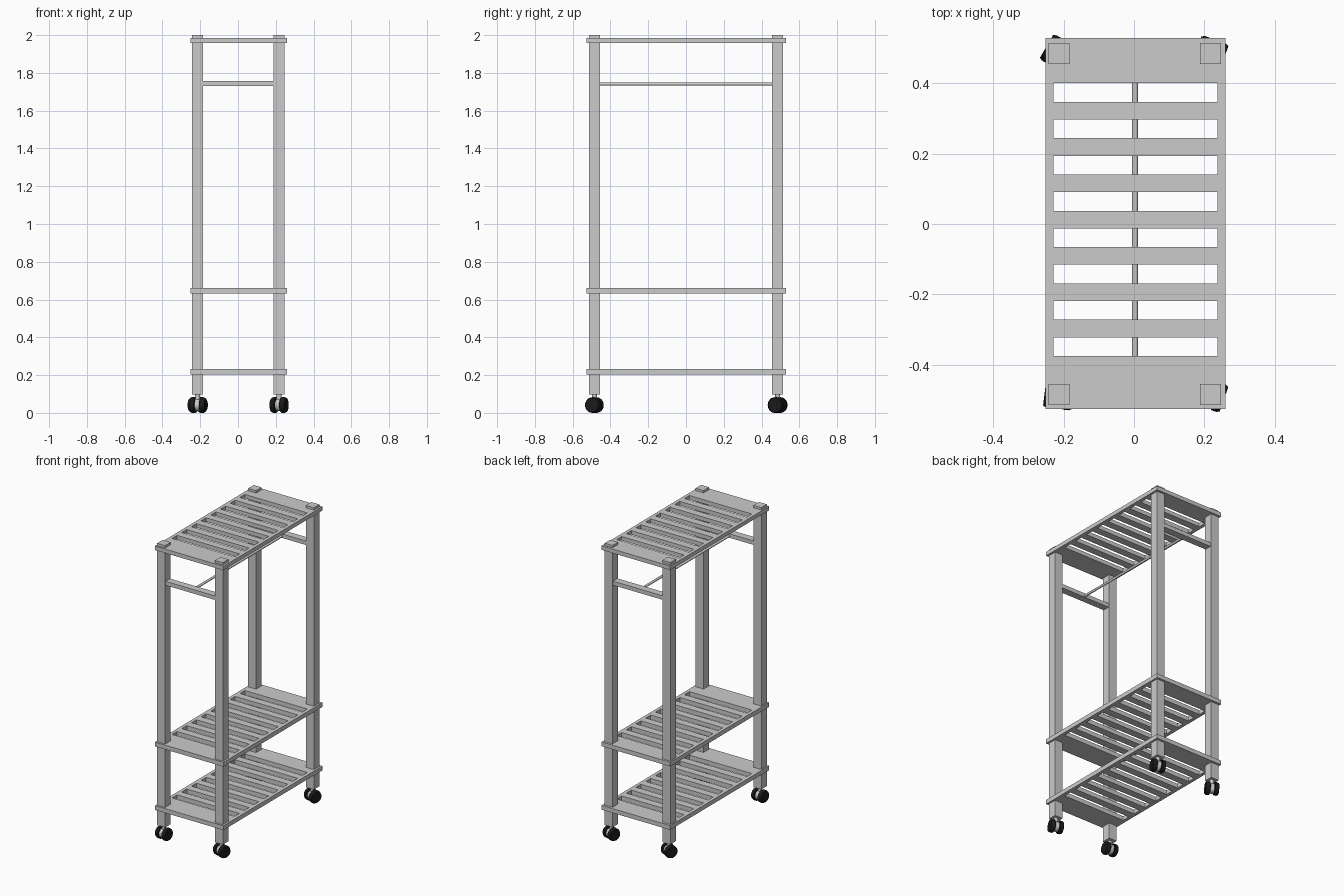
import bpy, bmesh, math
from mathutils import Matrix, Vector

if "Cube" in bpy.data.objects:
    bpy.data.objects.remove(bpy.data.objects["Cube"])

black = bpy.data.materials.new("black_rubber")
black.diffuse_color = (0.01, 0.01, 0.01, 1)
black.use_nodes = True
black.node_tree.nodes["Principled BSDF"].inputs["Base Color"].default_value = black.diffuse_color


def finish(name, bm, mat=None):
    bmesh.ops.recalc_face_normals(bm, faces=bm.faces)
    me = bpy.data.meshes.new(name)
    bm.to_mesh(me)
    bm.free()
    ob = bpy.data.objects.new(name, me)
    bpy.context.collection.objects.link(ob)
    if mat:
        me.materials.append(mat)
    return ob


def box(name, lo, hi):
    lo, hi = Vector(lo), Vector(hi)
    bm = bmesh.new()
    bmesh.ops.create_cube(bm, size=1, matrix=Matrix.Translation((lo + hi) / 2) @ Matrix.Diagonal((*(hi - lo), 1)))
    return finish(name, bm)


def turned(name, profile, matrix, sides=24, mat=None):
    """Solid of revolution about local z from (radius, height) points."""
    bm = bmesh.new()
    rings = [[bm.verts.new(matrix @ Vector((r * math.cos(2 * math.pi * i / sides),
                                            r * math.sin(2 * math.pi * i / sides), h)))
              for i in range(sides)] for r, h in profile]
    for a, b in zip(rings, rings[1:]):
        for i in range(sides):
            j = (i + 1) % sides
            bm.faces.new((a[i], a[j], b[j], b[i])).smooth = True
    bm.faces.new(rings[0])
    bm.faces.new(rings[-1])
    ob = finish(name, bm, mat)
    bpy.context.view_layer.objects.active = ob
    ob.select_set(True)
    bpy.ops.object.shade_smooth_by_angle(angle=math.radians(30))
    ob.select_set(False)
    return ob


# Slatted shelves: one plate with eight slots, built on a grid of cells
def shelf(name, z0, z1):
    xs = [-0.252, -0.229, 0.237, 0.26]
    ys = [-0.527]
    for k in range(8):
        c = -0.349 + k * 0.1033
        ys += [c - 0.0265, c + 0.0265]
    ys.append(0.529)
    bm = bmesh.new()
    v = [[bm.verts.new((x, y, z0)) for y in ys] for x in xs]
    for i in range(3):
        for j in range(len(ys) - 1):
            if i == 1 and j % 2 == 1:
                continue  # slot
            bm.faces.new((v[i][j], v[i + 1][j], v[i + 1][j + 1], v[i][j + 1]))
    ext = bmesh.ops.extrude_face_region(bm, geom=bm.faces[:], use_keep_orig=True)
    bmesh.ops.translate(bm, vec=(0, 0, z1 - z0),
                        verts=[g for g in ext["geom"] if isinstance(g, bmesh.types.BMVert)])
    bmesh.ops.dissolve_limit(bm, angle_limit=0.01, verts=bm.verts, edges=bm.edges)
    return finish(name, bm)


shelf("bottom_shelf", 0.204, 0.233)
shelf("middle_shelf", 0.632, 0.661)
shelf("top_shelf", 1.957, 1.984)

# Posts with swivelled twin-wheel casters
PX, PY, H = 0.2155, 0.485, 0.0295
CX = 0.002
yaws = {(-1, -1): -7, (1, -1): -19, (-1, 1): -30, (1, 1): -20}
for (sx, sy), yaw in yaws.items():
    tag = ("front" if sy < 0 else "back") + ("_left" if sx < 0 else "_right")
    x, y = sx * PX + CX, sy * PY
    box("post_" + tag, (x - H, y - H, 0.098), (x + H, y + H, 2.0))
    turned("caster_stem_" + tag, [(0.013, 0.05), (0.013, 0.1)], Matrix.Translation((x, y, 0)), 16)
    axle = (Matrix.Translation((x, y, 0.0415)) @ Matrix.Rotation(math.radians(yaw), 4, "Z")
            @ Matrix.Rotation(math.pi / 2, 4, "Y"))
    turned("caster_hub_" + tag, [(0.032, -0.016), (0.032, 0.016)], axle)
    for s in (-1, 1):
        turned("caster_wheel_" + tag,
               [(0.036, s * 0.012), (0.0415, s * 0.016), (0.0415, s * 0.032), (0.037, s * 0.041)],
               axle, mat=black)

# End crossbars and hanging rod
for s, tag in ((-1, "front"), (1, "back")):
    box("crossbar_" + tag, (-PX + H + CX, s * PY - 0.024, 1.73),
        (PX - H + CX, s * PY + 0.024, 1.757))
turned("hanging_rod", [(0.008, 0), (0.008, 2 * PY - 0.02)],
       Matrix.Translation((0.003, PY - 0.01, 1.741)) @ Matrix.Rotation(math.pi / 2, 4, "X"), 16)
